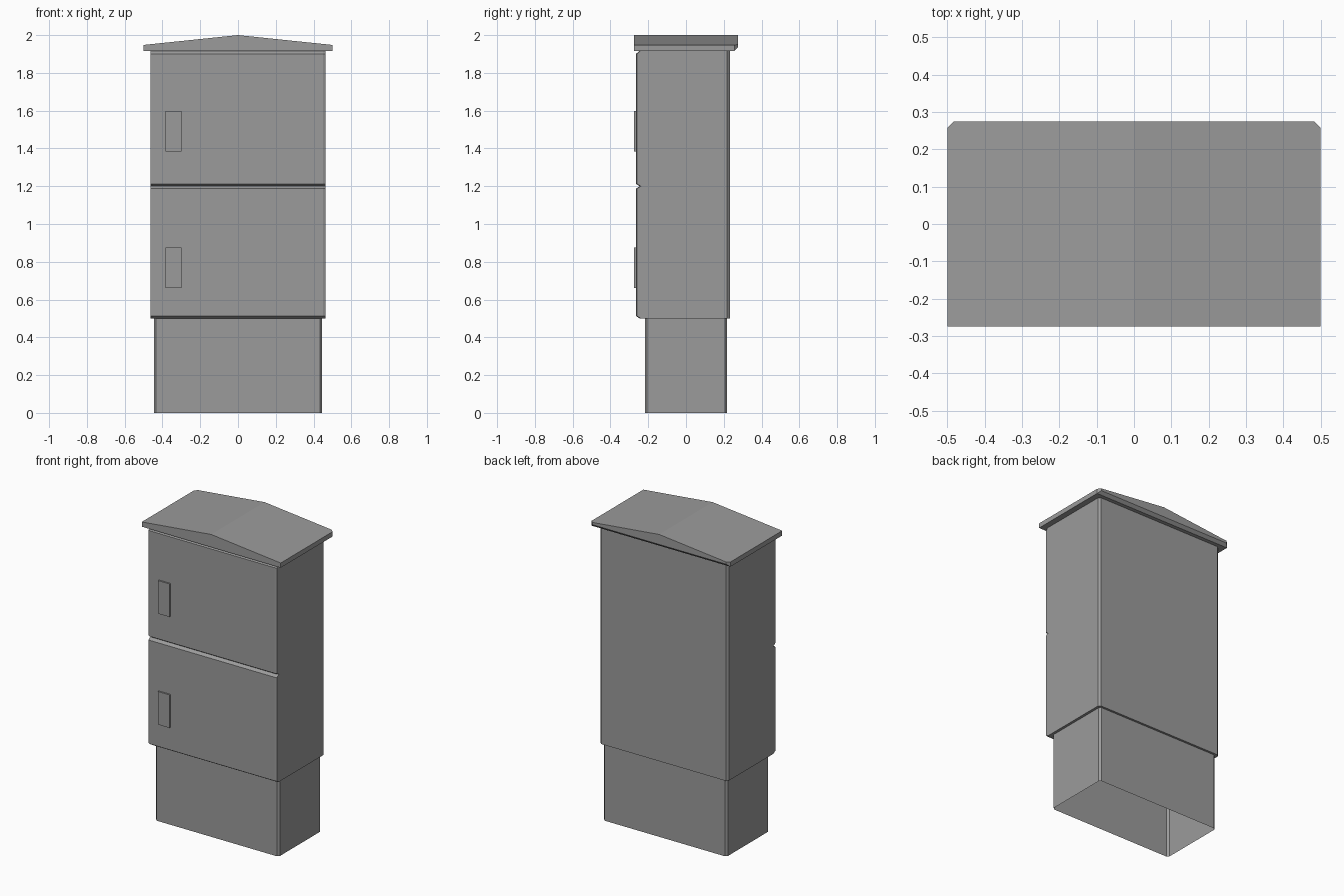
import bpy, bmesh

if "Cube" in bpy.data.objects:
    bpy.data.objects.remove(bpy.data.objects["Cube"])

grey = bpy.data.materials.new("cabinet_grey")
grey.diffuse_color = (0.33, 0.33, 0.33, 1)
grey.use_nodes = True
grey.node_tree.nodes["Principled BSDF"].inputs["Base Color"].default_value = grey.diffuse_color


def finish(name, bm):
    bmesh.ops.recalc_face_normals(bm, faces=bm.faces)
    mesh = bpy.data.meshes.new(name)
    bm.to_mesh(mesh)
    bm.free()
    mesh.materials.append(grey)
    obj = bpy.data.objects.new(name, mesh)
    bpy.context.collection.objects.link(obj)
    return obj


def ring(hw, front, back, cx, cf, cb):
    """Rectangle with chamfered corners: cx wide, cf / cb deep at front / back."""
    right = [(hw - cx, front), (hw, front + cf), (hw, back - cb), (hw - cx, back)]
    return right + [(-x, y) for x, y in reversed(right)]


def loft(name, levels, cap_bottom=True):
    """Joins chamfered outlines stacked at rising heights."""
    bm = bmesh.new()
    loops = [[bm.verts.new((x, y, z)) for x, y in pts] for z, pts in levels]
    for a, b in zip(loops, loops[1:]):
        n = len(a)
        for i in range(n):
            j = (i + 1) % n
            bm.faces.new((a[i], a[j], b[j], b[i]))
    bm.faces.new(loops[-1])
    if cap_bottom:
        bm.faces.new(loops[0])
    return finish(name, bm)


# Plinth, a shell open at the bottom
plinth = ring(0.445, -0.218, 0.218, 0.012, 0.012, 0.012)
loft("plinth", [(0, plinth), (0.5, plinth)], cap_bottom=False)

# Cabinet body with two bevelled doors and a V groove between them
profile = [(0.5, -0.245), (0.513, -0.265), (1.187, -0.265), (1.2, -0.245),
           (1.213, -0.265), (1.9, -0.265), (1.917, -0.247)]
loft("cabinet_body", [(z, ring(0.462, y, 0.232, 0.013, 0.006, 0.014))
                      for z, y in profile])

# Gabled roof with chamfered back corners
bm = bmesh.new()
gable = [(-0.5, 1.917), (0.5, 1.917), (0.5, 1.948), (0, 2.0), (-0.5, 1.948)]
end = bm.faces.new([bm.verts.new((x, -0.275, z)) for x, z in gable])
ext = bmesh.ops.extrude_face_region(bm, geom=[end], use_keep_orig=True)
for v in ext["geom"]:
    if isinstance(v, bmesh.types.BMVert):
        v.co.y = 0.275
corners = [e for e in bm.edges
           if all(v.co.y > 0.27 and abs(v.co.x) > 0.49 for v in e.verts)]
bmesh.ops.bevel(bm, geom=corners, offset=0.018, segments=1, affect='EDGES')
finish("roof", bm)

# Door handle plates
for name, z in (("upper_handle", 1.49), ("lower_handle", 0.768)):
    bm = bmesh.new()
    bmesh.ops.create_cube(bm, size=1)
    bmesh.ops.scale(bm, vec=(0.085, 0.014, 0.215), verts=bm.verts)
    bmesh.ops.translate(bm, vec=(-0.342, -0.268, z), verts=bm.verts)
    finish(name, bm)
